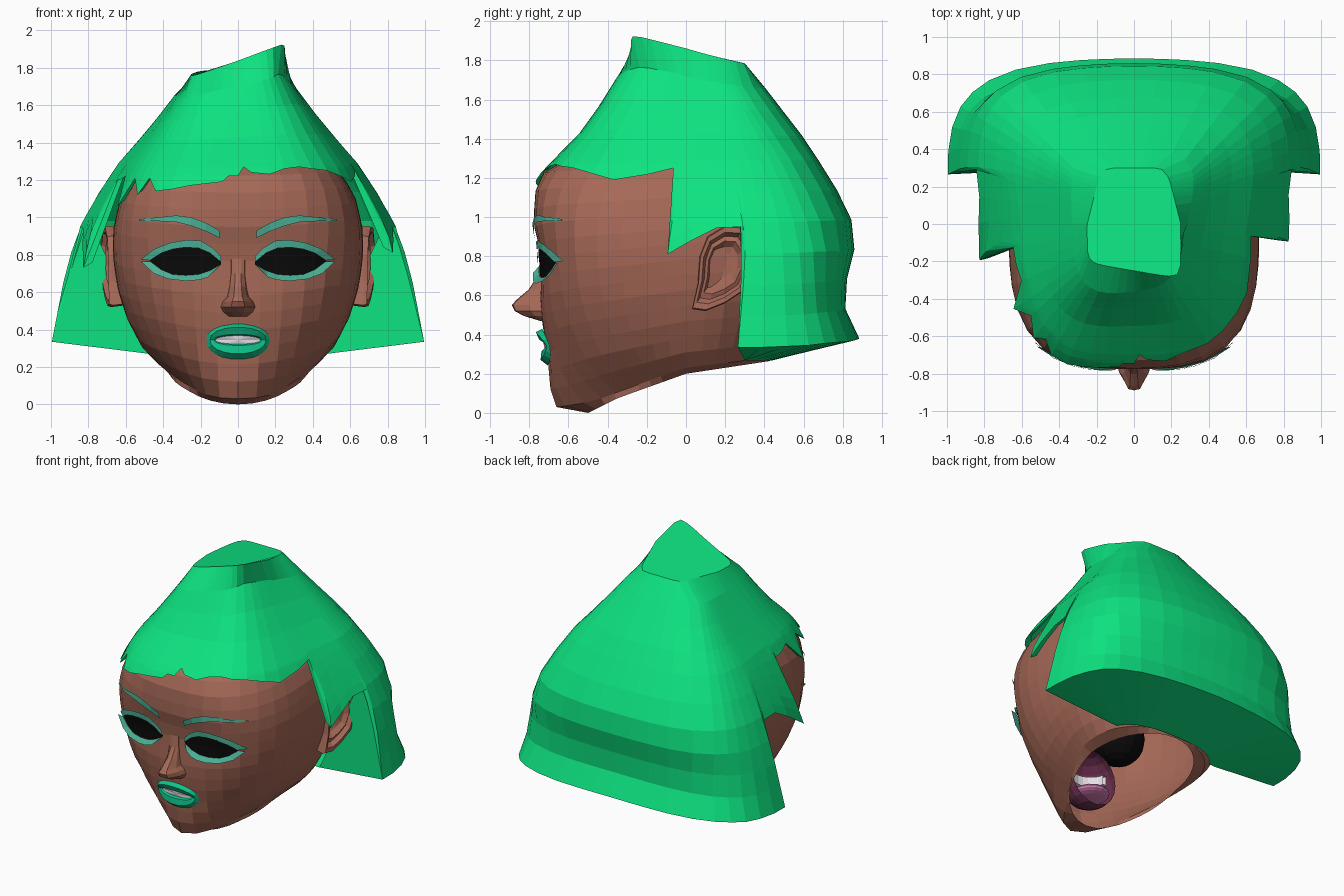
import bpy, bmesh
from math import sin, cos, pi, radians
from mathutils import Vector

if "Cube" in bpy.data.objects:
    bpy.data.objects.remove(bpy.data.objects["Cube"])


def material(name, rgb):
    m = bpy.data.materials.new(name)
    m.diffuse_color = (*rgb, 1)
    m.use_nodes = True
    m.node_tree.nodes["Principled BSDF"].inputs["Base Color"].default_value = m.diffuse_color
    return m


SKIN = material("skin", (0.38, 0.14, 0.095))
GREEN = material("green_hair", (0.004, 0.76, 0.215))
TEAL = material("teal", (0.07, 0.43, 0.30))
LIP = material("lip", (0.005, 0.55, 0.26))
BLACK = material("black", (0.003, 0.003, 0.003))
WHITE = material("tooth", (0.8, 0.75, 0.8))
GUM = material("gum", (0.15, 0.03, 0.08))
PINK = material("tongue", (0.65, 0.2, 0.45))


def grid(name, rows, mat, closed=False, cap_start=False, cap_end=False):
    """Skin a list of equally long point rows with quads."""
    bm = bmesh.new()
    vs = [[bm.verts.new(p) for p in r] for r in rows]
    n = len(rows[0])
    for a, b in zip(vs, vs[1:]):
        for i in range(n if closed else n - 1):
            j = (i + 1) % n
            bm.faces.new((a[i], a[j], b[j], b[i]))
    if cap_start:
        bm.faces.new(vs[0])
    if cap_end:
        bm.faces.new(vs[-1])
    bmesh.ops.remove_doubles(bm, verts=bm.verts, dist=0.0005)
    bmesh.ops.recalc_face_normals(bm, faces=bm.faces)
    me = bpy.data.meshes.new(name)
    bm.to_mesh(me)
    bm.free()
    me.materials.append(mat)
    ob = bpy.data.objects.new(name, me)
    bpy.context.collection.objects.link(ob)
    return ob


def lerp(a, b, t):
    return a + (b - a) * t


def interp(table, z):
    """Rows are (z, values...); linear between rows."""
    if z <= table[0][0]:
        return table[0][1:]
    for a, b in zip(table, table[1:]):
        if z <= b[0]:
            t = (z - a[0]) / (b[0] - a[0])
            return [lerp(p, q, t) for p, q in zip(a[1:], b[1:])]
    return table[-1][1:]


def polar(deg, w, f, b, n):
    """Superellipse point; 0 = front, 90 = right, 180 = back."""
    s, c = sin(radians(deg)), cos(radians(deg))
    r = ((abs(s) / w) ** n + (abs(c) / (f if c > 0 else b)) ** n) ** (-1 / n)
    return r * s, -r * c


# Head: height, half width, front depth, back depth, squareness
HEAD = [(0, .20, .65, .40, 2.2), (.1, .30, .69, .40, 2.2), (.2, .41, .70, .41, 2.3),
        (.3, .51, .705, .42, 2.4), (.45, .59, .735, .45, 2.6), (.6, .64, .745, .50, 2.9),
        (.75, .665, .735, .55, 3.2), (.85, .67, .75, .58, 3.2), (.95, .665, .775, .62, 3.2),
        (1.1, .63, .775, .65, 3.1), (1.2, .575, .755, .64, 3), (1.27, .52, .68, .60, 3),
        (1.4, .38, .40, .48, 2.5), (1.5, .15, .15, .15, 2)]
RIM = [(-.5, 0), (-.35, .075), (0, .20), (.43, .265)]
cols = []
for k in range(40):
    a = k * 9
    x, y = polar(a, .375, .5, .43, 2)
    z0 = interp(RIM, y)[0]
    col = [(x, y, z0)]
    for i in range(17):
        z = lerp(z0 + .03, 1.5, i / 16)
        col.append((*polar(a, *interp(HEAD, z)), z))
    cols.append(col)
grid("head", list(zip(*cols)), SKIN, closed=True, cap_end=True)


def on_face(x, z, off):
    w, f, _, n = interp(HEAD, z)
    y = -f * (1 - min(.98, abs(x) / w) ** n) ** (1 / n)
    return Vector((x, y - off, z))


def face_patch(name, rows, offs, mat):
    """Mirrored pair of strips that follow the face."""
    for side, tag in ((1, "right"), (-1, "left")):
        grid(f"{name}_{tag}", [[on_face(side * x, z, o) for x, z in r]
                               for r, o in zip(rows, offs)], mat)


# Eyes, lids and brows
EX = (.09, .15, .21, .28, .35, .41, .47)
up = list(zip(EX, (.76, .81, .835, .84, .83, .81, .77)))
mid = list(zip(EX, (.755, .76, .765, .765, .765, .77, .768)))
low = list(zip(EX, (.75, .715, .695, .69, .695, .72, .765)))
face_patch("eye", [up, mid, low], (.012, .012, .012), BLACK)
lid = list(zip((.09, .14, .20, .27, .36, .45, .52), (.79, .84, .875, .88, .865, .83, .775)))
face_patch("upper_lid", [lid, up], (.015, .02), TEAL)
lash = list(zip((.125, .16, .21, .28, .37, .45, .52), (.715, .68, .665, .66, .67, .70, .765)))
face_patch("lower_lash", [low, lash], (.015, .045), TEAL)
face_patch("brow", [[(.10, .93), (.17, .97), (.25, 1.0), (.33, 1.01), (.43, 1.0), (.53, .99)],
                    [(.10, .89), (.17, .925), (.25, .955), (.33, .975), (.43, .98), (.53, .98)]],
           (.012, .012), TEAL)


# Lips: rings from outer border over a ridge to the inner border
def lip_ring(w, top, bottom, off):
    pts = []
    for k in range(18):
        s, c = sin(k * pi / 9), cos(k * pi / 9)
        h = top if s > 0 else -bottom
        pts.append(on_face(w * c, .345 + h * abs(s) ** .9, off * (.3 + .7 * abs(s))))
    return pts


grid("lips", [lip_ring(.17, .085, .105, .004), lip_ring(.15, .068, .075, .04),
              lip_ring(.13, .03, .03, .03), lip_ring(.12, .022, .022, .008)], LIP, closed=True)
grid("front_teeth", [lip_ring(.125, .025, .025, .010)] + [[on_face(0, .345, .012)] * 18],
     WHITE, closed=True)

# Nose: height, half width, projection
rows = []
for z, w, p in ((.78, .035, .005), (.70, .035, .02), (.63, .04, .06), (.575, .05, .125),
                (.55, .07, .148), (.52, .08, .135), (.495, .07, .09), (.47, .045, .01)):
    rows.append([on_face(x * w, z, o * p - (.02 if o == 0 else 0))
                 for x, o in ((-1.2, 0), (-1, .4), (-.45, .95), (0, 1), (.45, .95), (1, .4), (1.2, 0))])
grid("nose", rows, SKIN)

# Ears: nested outlines forming rim, groove and hollow
EAR = [(.03, .53), (.10, .52), (.20, .56), (.29, .62), (.34, .73), (.345, .87), (.29, .95),
       (.20, .955), (.11, .90), (.07, .80), (.06, .66)]
for s, tag in ((1, "right"), (-1, "left")):
    rings = []
    for sc, dx in ((.95, -.08), (1, .01), (.97, .03), (.84, .03), (.74, 0), (.62, .01), (.48, -.02), (.3, -.03)):
        rings.append([(s * (.655 + dx + .13 * y), lerp(.19, y, sc), lerp(.75, z, sc)) for y, z in EAR])
    grid(f"ear_{tag}", rings, SKIN, closed=True, cap_end=True)

# Hair: height, half width, front depth, back depth
HAIR = [(.33, 1.0, .8, .89), (.38, .99, .8, .885), (.5, .965, .8, .82), (.6, .95, .8, .80),
        (.75, .91, .8, .84), (.9, .87, .8, .875), (1.0, .82, .8, .84), (1.15, .735, .79, .765),
        (1.22, .69, .745, .72), (1.27, .66, .70, .69), (1.42, .53, .55, .59),
        (1.6, .385, .42, .45), (1.77, .265, .32, .32), (1.93, .25, .27, .30)]
# Columns: angle at crown, angle at hem, hem height
FRINGE_R = [(0, 0, 1.22), (3, 3, 1.27), (7, 7, 1.24), (16, 16, 1.23), (24, 24, 1.26), (31, 31, 1.27),
            (37, 37, 1.26), (45, 45, 1.25), (54, 54, 1.22), (62, 62, 1.19), (72, 75, 1.22),
            (80, 84.5, 1.25), (91, 84, .81), (98, 92, .88), (104, 102, .945), (112, 111.5, .95)]
FRINGE_L = [(5, 5, 1.22), (8, 8, 1.19), (16, 16, 1.18), (23, 23, 1.17), (31, 31, 1.15), (38, 38, 1.14),
            (42, 43, 1.21), (47, 47, 1.12), (52, 53, 1.21), (57, 59, 1.06), (63, 66, 1.22),
            (72, 73, 1.20), (79, 80, 1.20), (92, 78, .73), (98, 90, .86), (104, 101, .94),
            (112, 111.5, .95)]
BACK = [(120, 106.8, .335), (123, 114, .335), (126, 121, .34), (129, 127, .345), (132, 132, .355),
        (136, 137, .36), (144, 144, .365), (153, 153, .37), (162, 162, .375), (171, 171, .378),
        (180, 180, .38)]


def hair_xy(a, z):
    w, f, b = interp(HAIR, z)
    front = cos(radians(a)) > 0
    x, y = polar(a, w, f, b, 3.6 if front else 5)
    if not front:
        y *= 1 - .12 * (x / w) ** 2
    return x * (1 + .2 * (min(y, .28) - .28)), y


def hair_column(top, hem, zb):
    x, y = polar(top, .25, .25, .30, 9)
    y -= .17 * x if y < 0 else 0
    x *= 1 - max(y, 0)
    s = min(1, max(0, (y + .27) / .57))
    zc = lerp(1.84 + .36 * x, 1.785, s)
    col = [(x, y, zc)]
    # shared heights down to the fringe, then on to each column's own hem
    heights = [lerp(zc, 1.29, i / 4) for i in range(1, 5)]
    heights += [lerp(1.29, zb, i / 6) for i in range(1, 7)]
    for z in heights:
        t = (zc - z) / (zc - zb)
        col.append((*hair_xy(lerp(top, hem, t), z), z))
    x, y, z = col[-1]
    if zb < .5:      # underside runs in to the neck
        u, v = polar(hem, .46, .44, .44, 3)
        col.append((u, max(v, .30), .268))
    else:            # thin hem
        col.append((x * .94, y * .94, z + .03))
    return col


left = [(-a, -b, z) for a, b, z in FRINGE_L + BACK[:-1]]
columns = [hair_column(*c) for c in FRINGE_R + BACK + left[::-1]]
grid("hair", list(zip(*columns)), GREEN, closed=True, cap_start=True)


# Inner parts seen through the open neck
def ball(name, loc, radii, mat, cut_back=False):
    bm = bmesh.new()
    bmesh.ops.create_uvsphere(bm, u_segments=16, v_segments=10, radius=1)
    if cut_back:
        bmesh.ops.bisect_plane(bm, geom=bm.verts[:] + bm.edges[:] + bm.faces[:],
                               plane_co=(0, .25, 0), plane_no=(0, 1, 0), clear_outer=True)
    for v in bm.verts:
        v.co = Vector(c * r for c, r in zip(v.co, radii)) + Vector(loc)
    me = bpy.data.meshes.new(name)
    bm.to_mesh(me)
    bm.free()
    me.materials.append(mat)
    bpy.context.collection.objects.link(bpy.data.objects.new(name, me))


for s, tag in ((1, "right"), (-1, "left")):
    ball(f"eyeball_{tag}", (s * .28, -.50, .76), (.18, .18, .18), BLACK)
ball("mouth_bag", (0, -.47, .34), (.2, .2, .21), GUM, cut_back=True)
ball("tongue", (0, -.47, .22), (.13, .15, .04), PINK)
for row, z in (("upper", .39), ("lower", .30)):
    rings = [[(r * sin(a), -.45 - r * cos(a), z + dz) for a in [radians(-80 + 16 * k) for k in range(11)]]
             for r, dz in ((.16, -.035), (.16, .035), (.13, .035), (.13, -.035), (.16, -.035))]
    grid(f"{row}_teeth", rings, WHITE)
